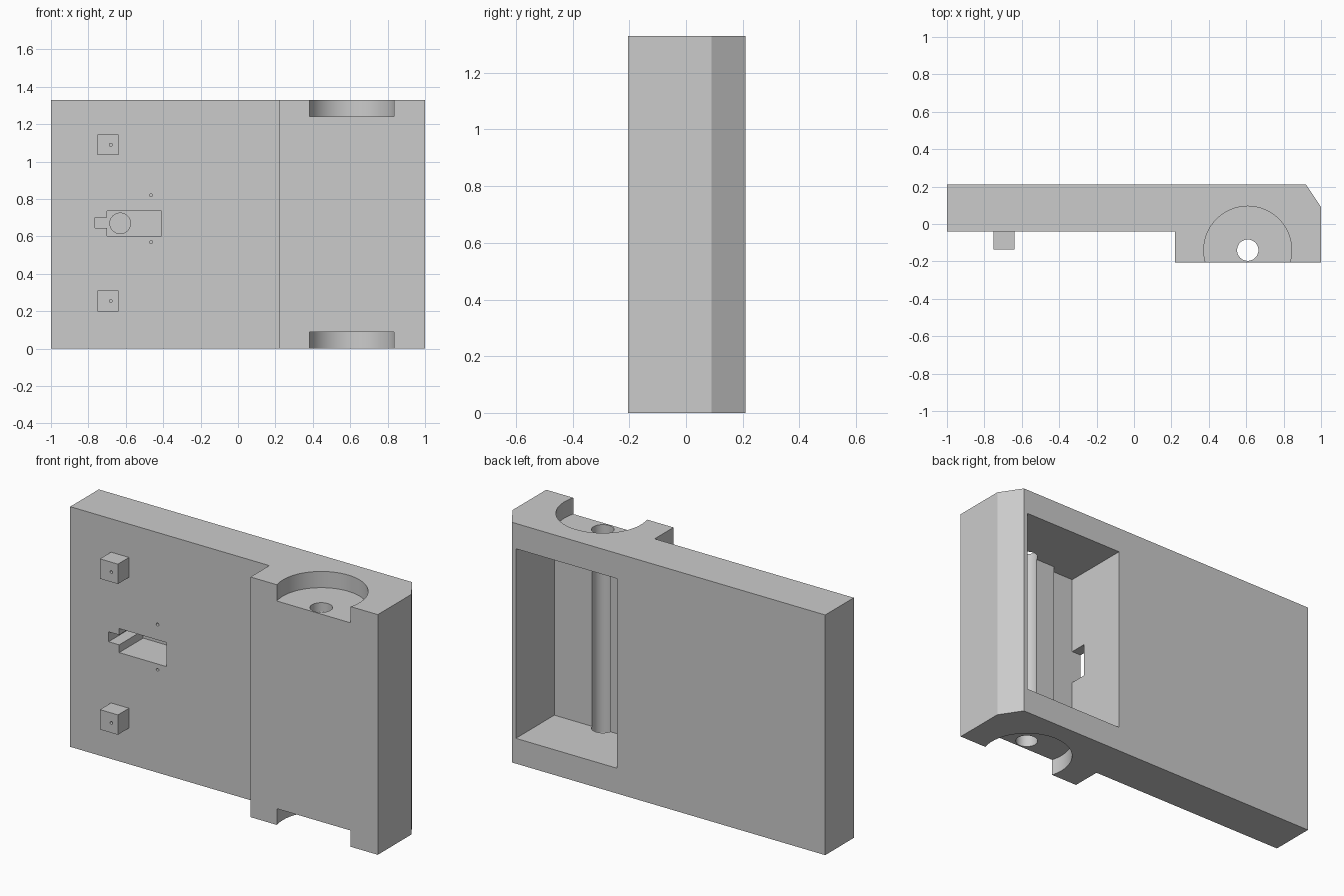
import bpy
import bmesh
from math import radians
from mathutils import Matrix, Vector

HEIGHT = 1.33
MID = HEIGHT / 2
FRONT = -0.04

default = bpy.data.objects.get("Cube")
if default:
    bpy.data.objects.remove(default, do_unlink=True)

grey = bpy.data.materials.new("light_grey")
grey.use_nodes = True
colour = (0.6, 0.6, 0.6, 1)
grey.diffuse_color = colour
grey.node_tree.nodes["Principled BSDF"].inputs["Base Color"].default_value = colour


def finish(name, bm):
    bmesh.ops.recalc_face_normals(bm, faces=bm.faces)
    mesh = bpy.data.meshes.new(name)
    bm.to_mesh(mesh)
    bm.free()
    mesh.materials.append(grey)
    obj = bpy.data.objects.new(name, mesh)
    bpy.context.collection.objects.link(obj)
    return obj


def box(name, x, y, z):
    """Box from three (low, high) ranges."""
    bm = bmesh.new()
    size = Vector([r[1] - r[0] for r in (x, y, z)])
    centre = Vector([sum(r) / 2 for r in (x, y, z)])
    bmesh.ops.create_cube(bm, size=1, matrix=Matrix.Translation(centre) @ Matrix.Diagonal(size).to_4x4())
    return finish(name, bm)


def rod(name, start, end, radius, segments):
    """Cylinder between two points."""
    start, end = Vector(start), Vector(end)
    axis = end - start
    turn = axis.to_track_quat("Z", "Y").to_matrix().to_4x4()
    bm = bmesh.new()
    bmesh.ops.create_cone(bm, cap_ends=True, segments=segments, radius1=radius, radius2=radius,
                          depth=axis.length, matrix=Matrix.Translation((start + end) / 2) @ turn)
    return finish(name, bm)


def cut(target, cutter):
    mod = target.modifiers.new("cut", "BOOLEAN")
    mod.operation = "DIFFERENCE"
    mod.solver = "EXACT"
    mod.object = cutter
    bpy.context.view_layer.objects.active = target
    bpy.ops.object.modifier_apply(modifier=mod.name)
    bpy.data.objects.remove(cutter, do_unlink=True)


def smooth(obj):
    bpy.ops.object.select_all(action="DESELECT")
    obj.select_set(True)
    bpy.context.view_layer.objects.active = obj
    bpy.ops.object.shade_smooth_by_angle(angle=radians(30))


# Body: plate with a thick, chamfered end
outline = [(-1, FRONT), (0.22, FRONT), (0.22, -0.205), (1, -0.205),
           (1, 0.09), (0.92, 0.21), (-1, 0.21)]
bm = bmesh.new()
base = bm.faces.new([bm.verts.new((x, y, 0)) for x, y in outline])
grown = bmesh.ops.extrude_face_region(bm, geom=[base])
bmesh.ops.translate(bm, vec=(0, 0, HEIGHT),
                    verts=[v for v in grown["geom"] if isinstance(v, bmesh.types.BMVert)])
body = finish("body", bm)

# Rear pocket, its deeper strip and the window in its side wall
pocket_z = (0.14, 1.19)
cut(body, box("pocket", (0.277, 0.895), (-0.126, 0.3), pocket_z))
cut(body, box("deep_strip", (0.277, 0.435), (-0.168, 0), pocket_z))
cut(body, box("window", (0.15, 0.35), (-0.168, -0.074), (0.575, 0.76)))

# Round seats at both ends and the long bore between them
bore_x, bore_y = 0.608, -0.14
for low, high in ((-0.1, 0.09), (HEIGHT - 0.09, HEIGHT + 0.1)):
    cut(body, rod("seat", (bore_x, bore_y, low), (bore_x, bore_y, high), 0.235, 96))
cut(body, rod("bore", (bore_x, bore_y, -0.1), (bore_x, bore_y, HEIGHT + 0.1), 0.057, 48))

# Front slot with a side notch and a round sink in its floor
cut(body, box("slot", (-0.70, -0.41), (-0.1, 0.17), (0.602, 0.735)))
cut(body, box("notch", (-0.765, -0.69), (-0.1, 0.17), (0.645, 0.70)))
cut(body, rod("sink", (-0.63, 0.1, MID + 0.005), (-0.63, 0.185, MID + 0.005), 0.055, 48))

# Small screw holes beside the slot
for z in (0.57, 0.82):
    cut(body, rod("screw_hole", (-0.465, -0.1, z), (-0.465, 0.06, z), 0.008, 16))
smooth(body)

# Square pegs with pilot holes
for name, z in (("lower_peg", 0.255), ("upper_peg", 1.09)):
    peg = box(name, (-0.75, -0.64), (-0.137, FRONT), (z - 0.055, z + 0.055))
    cut(peg, rod("pilot_hole", (-0.68, -0.2, z), (-0.68, -0.06, z), 0.008, 16))
    smooth(peg)
